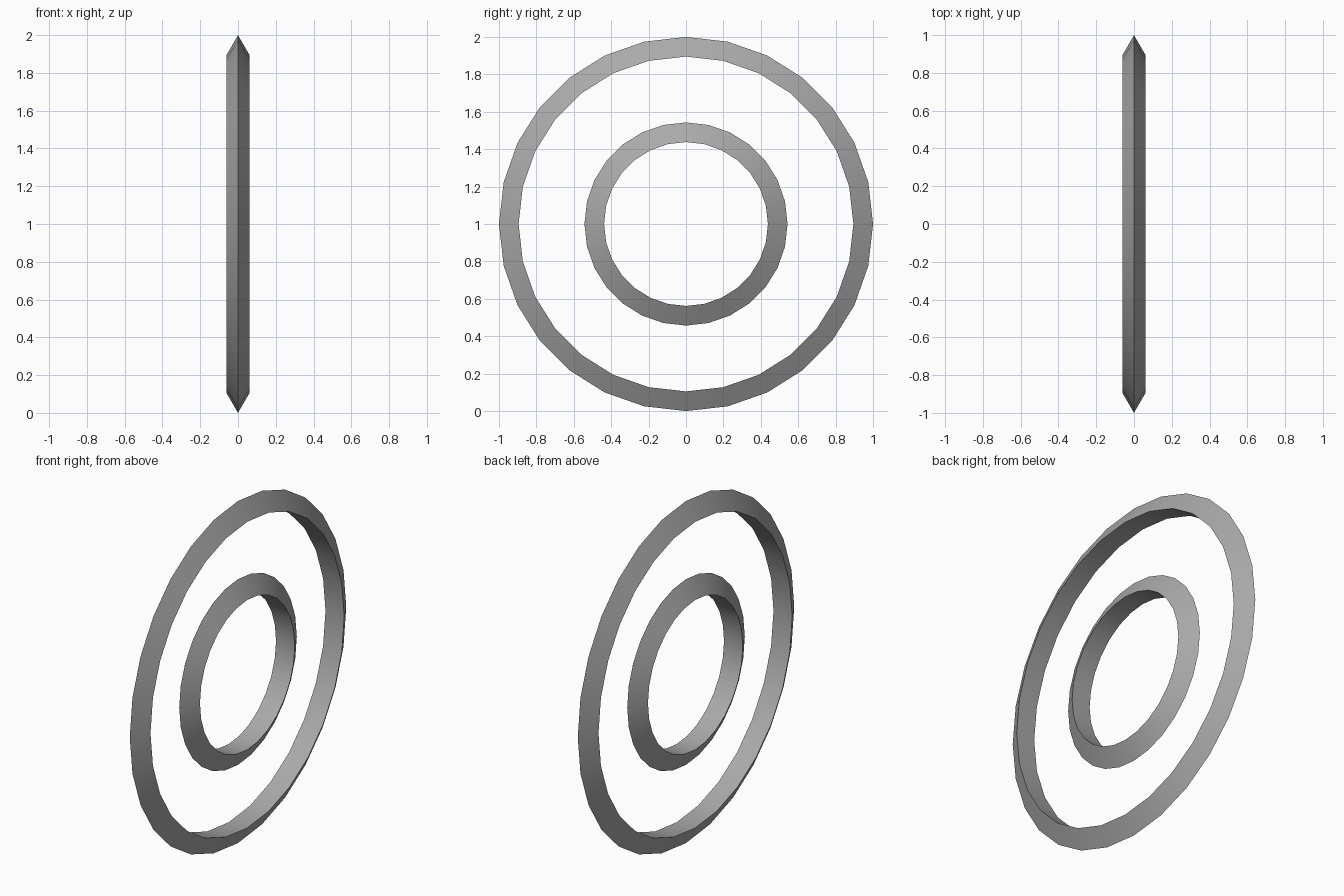
import bpy
import math

cube = bpy.data.objects.get("Cube")
if cube:
    bpy.data.objects.remove(cube, do_unlink=True)

SEGMENTS = 28
TUBE = 0.07  # triangular section: pointed rim outside, flat band inside

grey = bpy.data.materials.new("mid_grey")
grey.use_nodes = True
colour = (0.4, 0.4, 0.4, 1.0)
grey.diffuse_color = colour
grey.node_tree.nodes["Principled BSDF"].inputs["Base Color"].default_value = colour


def make_ring(name, outer_radius):
    """Upright ring around the x axis with a three-sided section."""
    bpy.ops.mesh.primitive_torus_add(
        major_segments=SEGMENTS, minor_segments=3,
        major_radius=outer_radius - TUBE, minor_radius=TUBE,
        location=(0, 0, 1), rotation=(0, math.pi / 2, 0))
    ring = bpy.context.object
    ring.name = name
    ring.data.materials.append(grey)
    bpy.ops.object.transform_apply(location=False, rotation=True, scale=False)
    bpy.ops.object.shade_smooth_by_angle(angle=math.radians(30))
    return ring


# Two concentric rings
make_ring("outer_ring", 1.0)
make_ring("inner_ring", 0.543)
